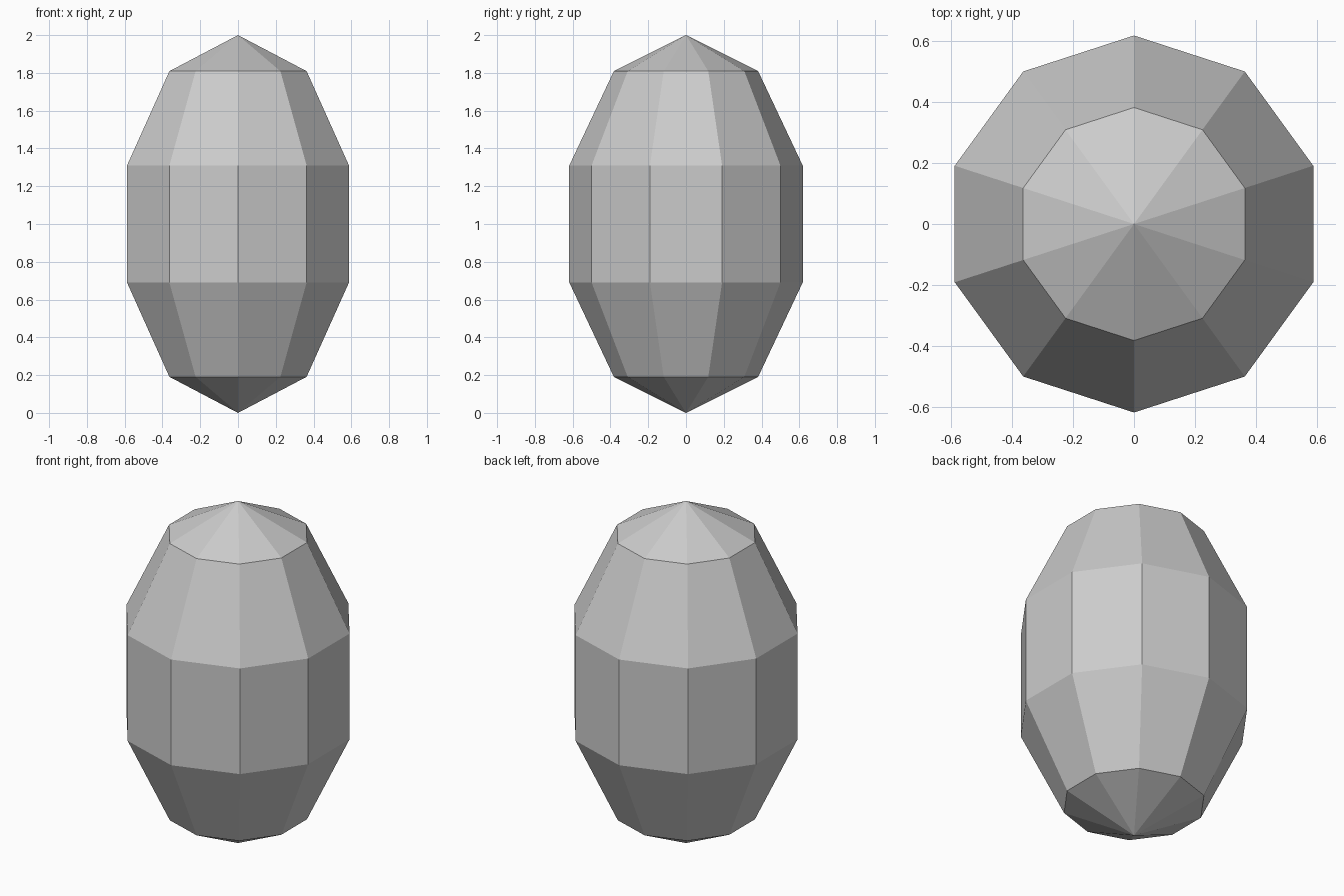
import bpy
import bmesh
from mathutils import Matrix

if "Cube" in bpy.data.objects:
    bpy.data.objects.remove(bpy.data.objects["Cube"])

# Faceted capsule: a 10-sided, 5-band sphere with its width squeezed, standing on z = 0
WIDTH_SCALE = 0.65

bm = bmesh.new()
bmesh.ops.create_uvsphere(
    bm, u_segments=10, v_segments=5, radius=1.0,
    matrix=Matrix.Translation((0, 0, 1)) @ Matrix.Diagonal((WIDTH_SCALE, WIDTH_SCALE, 1, 1)))
bmesh.ops.recalc_face_normals(bm, faces=bm.faces)

mesh = bpy.data.meshes.new("faceted_capsule")
bm.to_mesh(mesh)
bm.free()

capsule = bpy.data.objects.new("faceted_capsule", mesh)
bpy.context.collection.objects.link(capsule)
